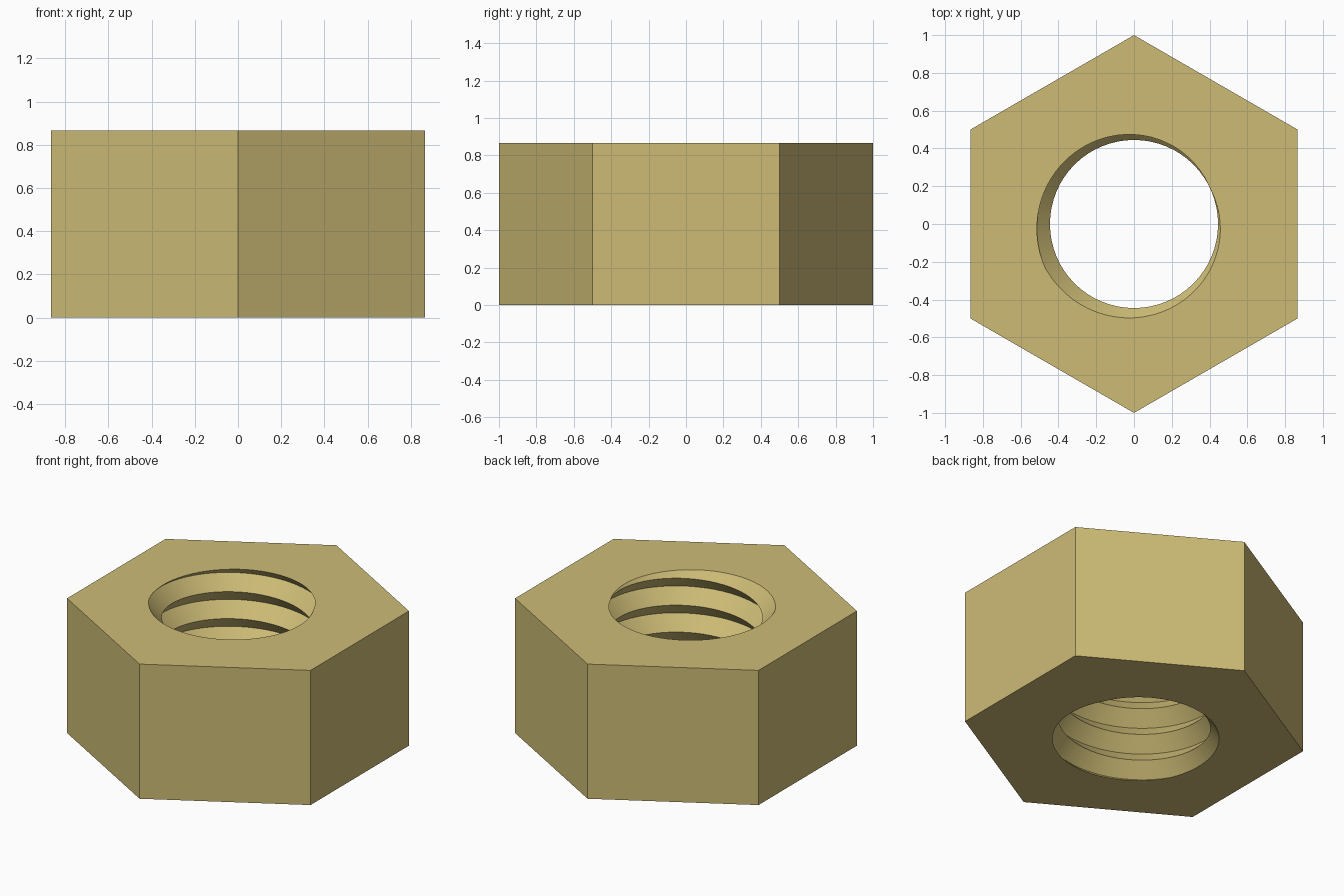
import bpy, bmesh, math

cube = bpy.data.objects.get("Cube")
if cube:
    bpy.data.objects.remove(cube, do_unlink=True)

HEIGHT = 0.866
PITCH = HEIGHT / 5
CREST_R, ROOT_R = 0.445, 0.525
CREST_ANGLE = math.radians(26)   # where the thread crest meets the top face
SEGMENTS = 64

# Brass material
brass = bpy.data.materials.new("brass")
brass.use_nodes = True
color = (0.61, 0.50, 0.18, 1.0)
brass.diffuse_color = color
brass.node_tree.nodes["Principled BSDF"].inputs["Base Color"].default_value = color

bm = bmesh.new()

# Helical V-thread: a zigzag profile swept right-handed for one full turn
columns = []
for i in range(SEGMENTS + 1):
    a = math.tau * i / SEGMENTS
    lift = HEIGHT + PITCH * (a - CREST_ANGLE) / math.tau
    column = []
    for j in range(-14, 4):
        r = CREST_R if j % 2 == 0 else ROOT_R
        column.append(bm.verts.new((r * math.cos(a), r * math.sin(a), lift + j * PITCH / 2)))
    columns.append(column)
for c0, c1 in zip(columns, columns[1:]):
    for j in range(len(c0) - 1):
        bm.faces.new((c0[j], c0[j + 1], c1[j + 1], c1[j]))
# The end of the turn meets the start one pitch higher
bmesh.ops.remove_doubles(bm, verts=bm.verts[:], dist=1e-4)

# Trim the thread to the nut height
for z, direction in ((0.0, -1), (HEIGHT, 1)):
    bmesh.ops.bisect_plane(bm, geom=bm.verts[:] + bm.edges[:] + bm.faces[:], dist=1e-5,
                           plane_co=(0, 0, z), plane_no=(0, 0, direction), clear_outer=True)
bmesh.ops.remove_doubles(bm, verts=bm.verts[:], dist=1e-4)

# Six outer walls
rings = []
for z in (0.0, HEIGHT):
    rings.append([bm.verts.new((math.cos(a), math.sin(a), z))
                  for a in (math.radians(90 + 60 * k) for k in range(6))])
low, high = rings
for k in range(6):
    n = (k + 1) % 6
    bm.faces.new((low[k], low[n], high[n], high[k]))

# Flat top and bottom between the hexagon and the threaded hole
for z, direction in ((0.0, -1), (HEIGHT, 1)):
    rim = [e for e in bm.edges
           if e.is_boundary and all(abs(v.co.z - z) < 1e-3 for v in e.verts)]
    bmesh.ops.triangle_fill(bm, use_beauty=True, use_dissolve=False, edges=rim,
                            normal=(0, 0, direction))
bmesh.ops.recalc_face_normals(bm, faces=bm.faces[:])

mesh = bpy.data.meshes.new("hex_nut")
bm.to_mesh(mesh)
bm.free()
mesh.materials.append(brass)
nut = bpy.data.objects.new("hex_nut", mesh)
bpy.context.collection.objects.link(nut)

# Smooth thread flanks with sharp crests, rims and corners
bpy.ops.object.select_all(action='DESELECT')
nut.select_set(True)
bpy.context.view_layer.objects.active = nut
bpy.ops.object.shade_smooth_by_angle(angle=math.radians(30))
